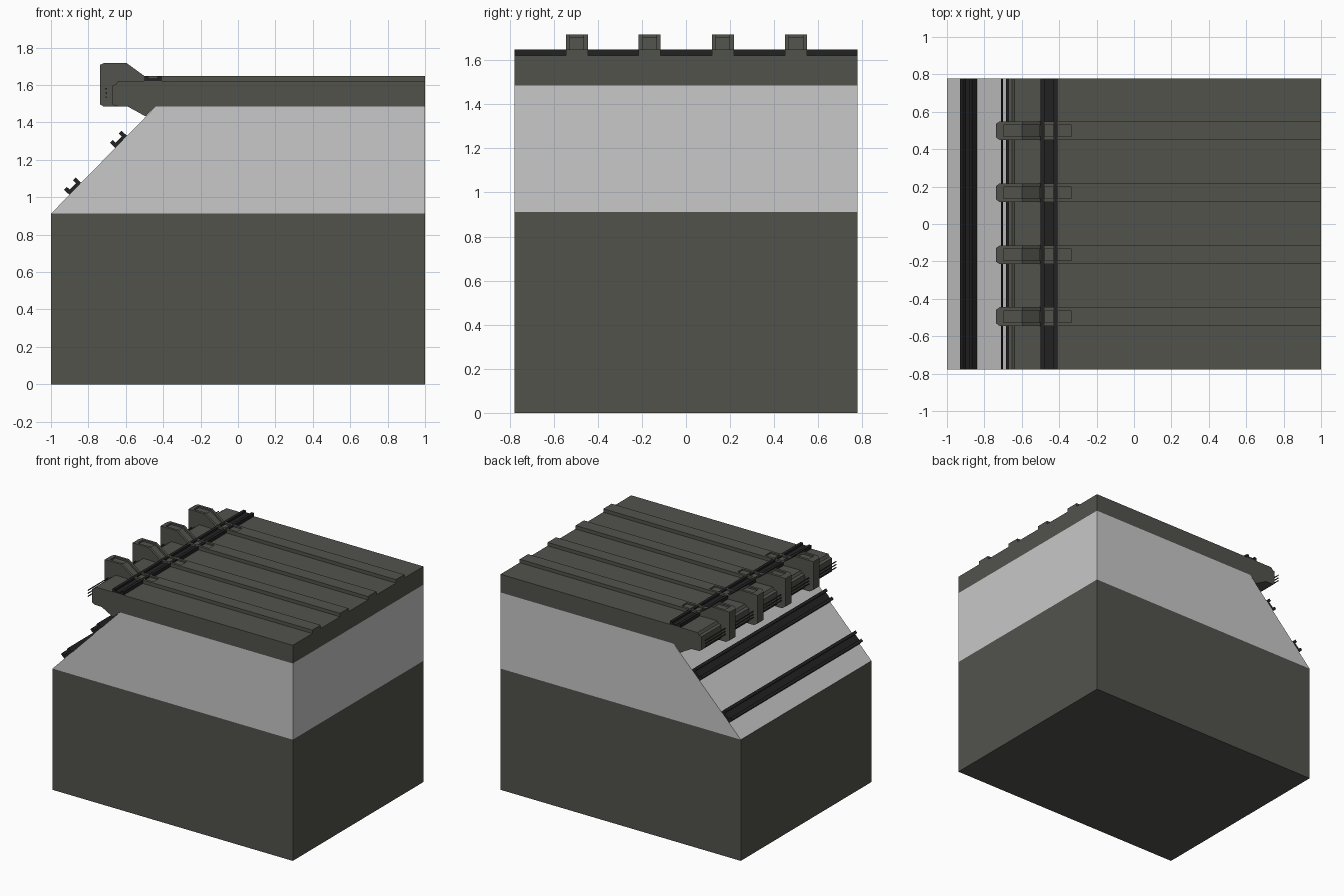
import bpy, bmesh
from mathutils import Vector

if "Cube" in bpy.data.objects:
    bpy.data.objects.remove(bpy.data.objects["Cube"])

HALF = 0.777


def mat(name, rgb):
    m = bpy.data.materials.new(name)
    m.diffuse_color = (*rgb, 1)
    m.use_nodes = True
    m.node_tree.nodes["Principled BSDF"].inputs["Base Color"].default_value = m.diffuse_color
    return m


DARK = mat("olive grey", (0.084, 0.084, 0.073))
LIGHT = mat("light grey", (0.58, 0.58, 0.58))
BLACK = mat("near black", (0.016, 0.016, 0.016))


def extrude(name, profile, y0, y1, material):
    """Extrude an (x, z) profile along y."""
    bm = bmesh.new()
    face = bm.faces.new([bm.verts.new((x, y0, z)) for x, z in profile])
    res = bmesh.ops.extrude_face_region(bm, geom=[face])
    verts = [g for g in res["geom"] if isinstance(g, bmesh.types.BMVert)]
    bmesh.ops.translate(bm, vec=(0, y1 - y0, 0), verts=verts)
    bmesh.ops.recalc_face_normals(bm, faces=bm.faces)
    me = bpy.data.meshes.new(name)
    bm.to_mesh(me)
    bm.free()
    me.materials.append(material)
    ob = bpy.data.objects.new(name, me)
    bpy.context.collection.objects.link(ob)
    return ob


def rail(name, centre, direction, height):
    """U-shaped channel lying on a surface given by its xz direction."""
    d = Vector(direction).normalized()
    n = Vector((-d.y, d.x))
    w, f, t = 0.045, 0.024, height * 0.45
    pts = [(-w, 0), (w, 0), (w, height), (f, height), (f, t), (-f, t), (-f, height), (-w, height)]
    profile = [Vector(centre) + d * u + n * v for u, v in pts]
    extrude(name, profile, -HALF, HALF, BLACK)


# Base block and light wall with one sloped side
extrude("base", [(-1, 0), (1, 0), (1, 0.912), (-1, 0.912)], -HALF, HALF, DARK)
extrude("sloped_wall", [(-1, 0.912), (1, 0.912), (1, 1.485), (-0.44, 1.485)], -HALF, HALF, LIGHT)

# Roof slab with overhanging nose
extrude("roof_slab", [(1, 1.485), (1, 1.622), (-0.64, 1.622), (-0.652, 1.604), (-0.672, 1.598),
                      (-0.672, 1.498), (-0.655, 1.487), (-0.59, 1.485), (-0.495, 1.433),
                      (-0.44, 1.485)], -HALF, HALF, DARK)

# Channel rails on the slope and on the roof
for i, x in enumerate((-0.87, -0.625)):
    rail(f"slope_rail_{i}", (x, 0.912 + (x + 1) * 1.023), (0.56, 0.573), 0.04)
rail("roof_rail", (-0.455, 1.622), (1, 0), 0.026)

# Thin wires in front of the nose
for i, z in enumerate((1.535, 1.557, 1.58)):
    r = 0.005
    extrude(f"wire_{i}", [(-0.705 - r, z), (-0.705, z - r), (-0.705 + r, z), (-0.705, z + r)],
            -HALF, HALF, BLACK)

# Ribs ending in hooked brackets with a shallow channel on top
TOP = 1.648
lower = [(-0.335, 1.61), (-0.49, 1.60), (-0.49, 1.435), (-0.59, 1.485), (-0.718, 1.485), (-0.738, 1.497)]
cheek = lower + [(-0.738, 1.708), (-0.718, 1.717), (-0.595, 1.717), (-0.5, TOP), (-0.335, TOP)]
core = lower + [(-0.738, 1.708), (-0.718, 1.717), (-0.697, 1.717), (-0.697, 1.705),
                (-0.6, 1.705), (-0.505, TOP - 0.01), (-0.335, TOP - 0.01)]
for i, y in enumerate((-0.495, -0.165, 0.167, 0.499)):
    extrude(f"rib_{i}", [(-0.335, 1.61), (1, 1.61), (1, TOP), (-0.335, TOP)], y - 0.05, y + 0.05, DARK)
    extrude(f"bracket_core_{i}", core, y - 0.031, y + 0.031, DARK)
    for side in (-1, 1):
        ob = extrude(f"bracket_cheek_{i}_{'left' if side < 0 else 'right'}", cheek,
                     y + side * 0.031, y + side * 0.05, DARK)
        # Chamfer the outer front corner
        for v in ob.data.vertices:
            if v.co.x < -0.73 and abs(v.co.y - y) > 0.045:
                v.co.y -= side * 0.014
